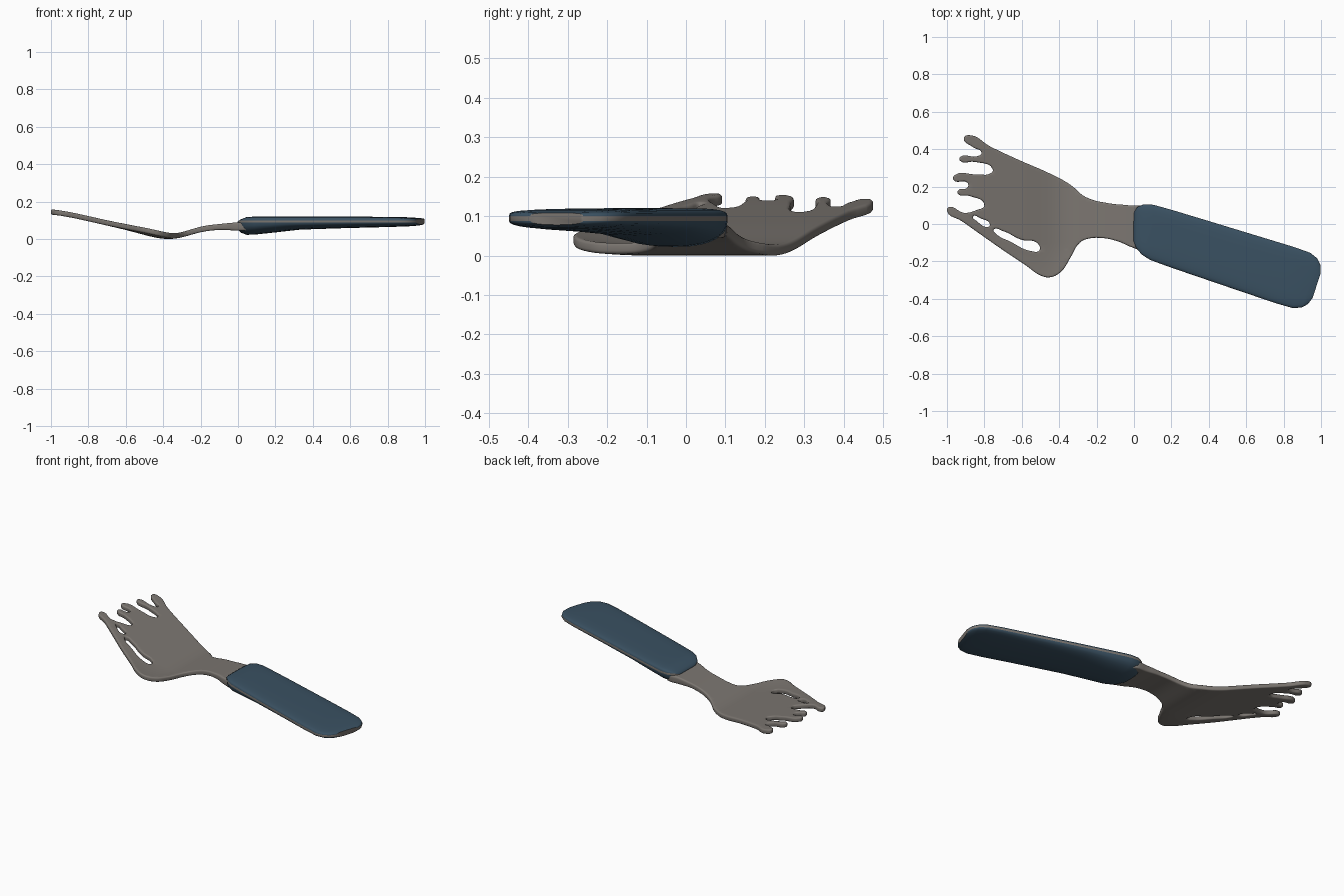
import bpy, bmesh, math
from mathutils import Vector

if "Cube" in bpy.data.objects:
    bpy.data.objects.remove(bpy.data.objects["Cube"])


def material(name, rgb):
    m = bpy.data.materials.new(name)
    m.diffuse_color = (*rgb, 1)
    m.use_nodes = True
    m.node_tree.nodes["Principled BSDF"].inputs["Base Color"].default_value = m.diffuse_color
    return m


metal = material("warm grey metal", (0.20, 0.182, 0.165))
blue = material("slate blue grip", (0.042, 0.082, 0.122))


def add_object(name, bm, mats):
    bmesh.ops.recalc_face_normals(bm, faces=bm.faces)
    me = bpy.data.meshes.new(name)
    bm.to_mesh(me)
    bm.free()
    ob = bpy.data.objects.new(name, me)
    bpy.context.collection.objects.link(ob)
    for m in mats:
        me.materials.append(m)
    bpy.ops.object.select_all(action='DESELECT')
    ob.select_set(True)
    bpy.context.view_layer.objects.active = ob
    bpy.ops.object.shade_smooth_by_angle(angle=math.radians(50))
    return ob


def interp(table, x):
    if x <= table[0][0]:
        return table[0][1]
    for (a, p), (b, q) in zip(table, table[1:]):
        if x <= b:
            t = (x - a) / (b - a)
            return p + (q - p) * t
    return table[-1][1]


def smooth_interp(table, x, r=0.05):
    return sum(interp(table, x + r * k / 3) for k in range(-3, 4)) / 7


# fork head: outline with tines, and the two slots beside the outer tine
outline = [(.08, .08), (-.03, .10), (-.13, .11), (-.26, .145), (-.34, .21), (-.45, .27),
           (-.61, .34), (-.77, .415), (-.88, .475), (-.91, .46), (-.86, .41), (-.815, .38),
           (-.84, .362), (-.93, .358), (-.93, .338), (-.85, .332), (-.755, .292), (-.765, .272),
           (-.84, .265), (-.96, .26), (-.965, .235), (-.89, .22), (-.89, .195), (-.94, .18), (-.94, .16),
           (-.88, .15), (-.80, .10), (-.84, .075), (-.91, .06), (-.99, .09), (-1, .07),
           (-.92, .015), (-.8, -.07), (-.7, -.14), (-.58, -.22), (-.50, -.275), (-.45, -.285),
           (-.39, -.255), (-.34, -.18), (-.29, -.10), (-.25, -.08), (-.17, -.075),
           (-.08, -.095), (-.01, -.125), (.08, -.14)]
long_slot = [(-.75, -.03), (-.70, -.038), (-.60, -.085), (-.52, -.10), (-.505, -.14),
             (-.55, -.145), (-.66, -.095), (-.74, -.05)]
short_slot = [(-.86, .04), (-.82, .03), (-.77, -.003), (-.78, -.015), (-.84, .015)]

cu = bpy.data.curves.new("outline", 'CURVE')
cu.dimensions = '2D'
cu.fill_mode = 'BOTH'
cu.resolution_u = 5
cu.extrude, cu.bevel_depth, cu.bevel_resolution, cu.offset = 0.006, 0.008, 2, -0.008
for pts in (outline, long_slot, short_slot):
    sp = cu.splines.new('BEZIER')
    sp.bezier_points.add(len(pts) - 1)
    for bp, (x, y) in zip(sp.bezier_points, pts):
        bp.co = (x, y, 0)
        bp.handle_left_type = bp.handle_right_type = 'AUTO'
    sp.use_cyclic_u = True
tmp = bpy.data.objects.new("outline", cu)
bpy.context.collection.objects.link(tmp)
dg = bpy.context.evaluated_depsgraph_get()
flat = bpy.data.meshes.new_from_object(tmp.evaluated_get(dg))
bpy.data.objects.remove(tmp)

bm = bmesh.new()
bm.from_mesh(flat)
bmesh.ops.remove_doubles(bm, verts=bm.verts, dist=0.0004)
for axis, lo, n in ((0, -0.98, 36), (1, -0.26, 18)):
    for i in range(n):
        co, no = Vector(), Vector()
        co[axis], no[axis] = lo + i * (0.03 if axis == 0 else 0.04), 1
        bmesh.ops.bisect_plane(bm, geom=bm.verts[:] + bm.edges[:] + bm.faces[:],
                               plane_co=co, plane_no=no, dist=0.0005)

# bend the flat plate into the swept, lightly cupped head and thicken the neck
bend = [(-1, .148), (-.9, .132), (-.8, .110), (-.6, .064), (-.46, .026), (-.4, .014), (-.34, .014),
        (-.28, .028), (-.2, .055), (-.1, .067), (0, .068), (.1, .068)]
thick = [(-.3, 1.0), (-.1, 1.1), (.0, 1.6)]
for v in bm.verts:
    x, y, z = v.co
    v.co.z = z * interp(thick, x) + smooth_interp(bend, x) + 0.4 * min(0, y + .1) ** 2
low = min(v.co.z for v in bm.verts)
for v in bm.verts:
    v.co.z -= low
bmesh.ops.triangulate(bm, faces=[f for f in bm.faces if len(f.verts) > 4])
add_object("fork_head", bm, [metal])

# handle: lofted sections (distance, half width, top, bottom)
sections = [(-.002, .05, .09, .055), (.0, .075, .095, .048), (.015, .105, .104, .034),
            (.05, .13, .117, .022), (.1, .143, .12, .024), (.2, .147, .12, .034),
            (.35, .150, .12, .050), (.6, .154, .12, .058), (.85, .158, .118, .064),
            (.94, .155, .116, .067), (.985, .138, .113, .070), (1.012, .11, .111, .073),
            (1.026, .07, .108, .078)]
DIR, SIDE, START = Vector((.952, -.306)), Vector((.306, .952)), Vector((0, -.014))
N = 14


def spow(a, p):
    return math.copysign(abs(a) ** p, a)


bm = bmesh.new()
rings = []
for u, hw, top, bot in sections:
    hi = min(.100, top - .004)
    lo = min(.088, hi - .006)
    ring = []
    for upper in (True, False):
        for i in range(N + 1):
            a = math.pi * i / N
            s = math.sin(a)
            if upper:
                v, z = hw * spow(math.cos(a), .5), hi + (top - hi) * s ** .6
            else:
                v, z = -hw * spow(math.cos(a), .8), lo - (lo - bot) * s ** .9
            p = START + DIR * (u - .3 * v * max(0, 1 - u * 1.5)) + SIDE * v
            ring.append(bm.verts.new((p.x, p.y, z)))
    rings.append(ring)
M = len(rings[0])
for r, q in zip(rings, rings[1:]):
    for i in range(M):
        f = bm.faces.new((r[i], r[(i + 1) % M], q[(i + 1) % M], q[i]))
        # exposed metal band between the upper and lower grip halves
        f.material_index = 1 if i in (N, M - 1) else 0
bm.faces.new(rings[0])
bm.faces.new(rings[-1]).material_index = 1
add_object("handle", bm, [blue, metal])
